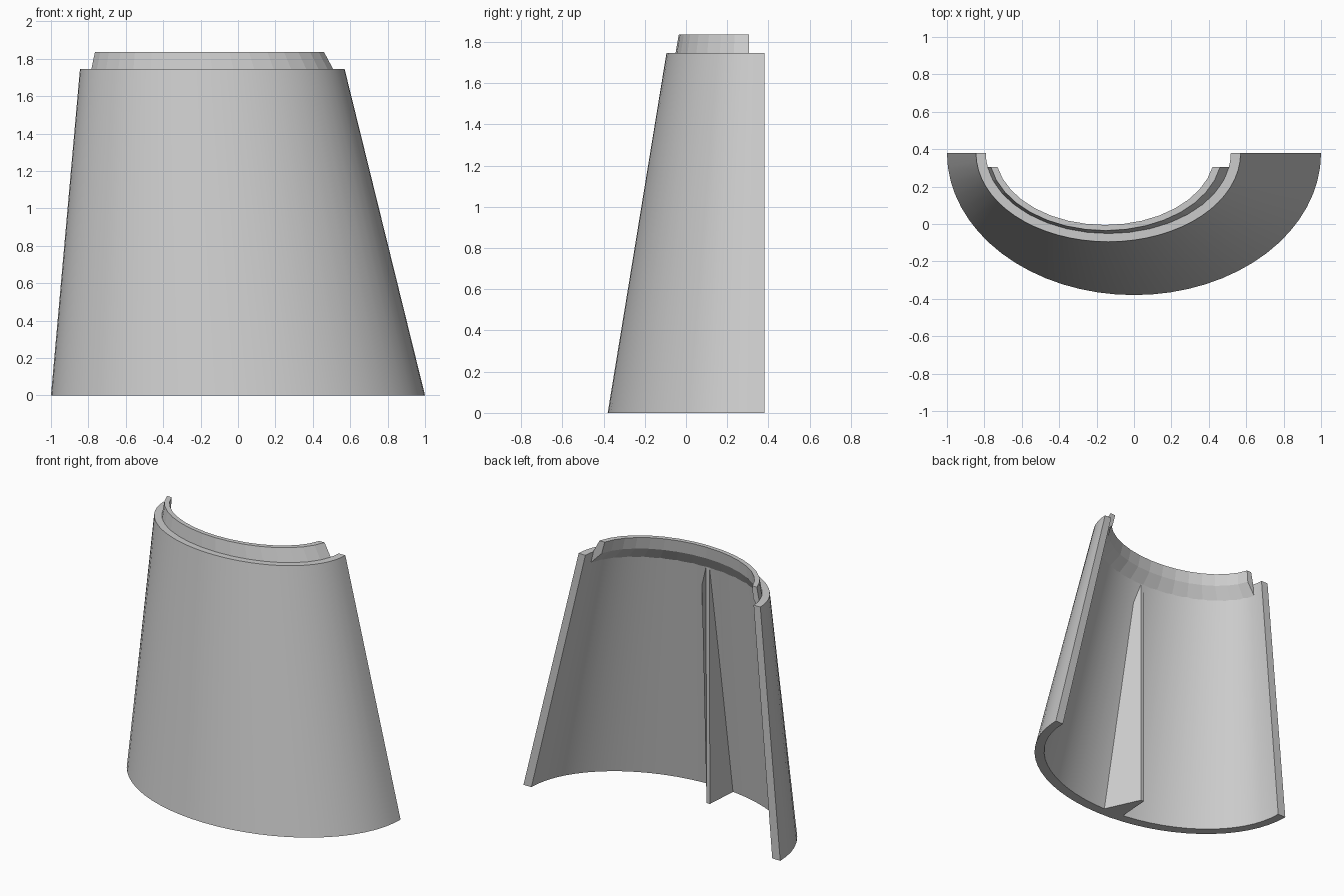
import bpy, bmesh, math

if "Cube" in bpy.data.objects:
    bpy.data.objects.remove(bpy.data.objects["Cube"])

Y_BACK = 0.38   # flat open side of the half shell


def arc(z, cx, rx, ry, n, cut=0.0):
    """Half ellipse bulging to -y, optionally trimmed 'cut' before the open side."""
    a = math.asin(cut / ry)
    pts = []
    for i in range(n + 1):
        t = a + (math.pi - 2 * a) * i / n
        pts.append((cx - rx * math.cos(t), Y_BACK - ry * math.sin(t), z))
    return pts


def finish(name, bm, smooth=None):
    bmesh.ops.recalc_face_normals(bm, faces=bm.faces)
    me = bpy.data.meshes.new(name)
    bm.to_mesh(me)
    bm.free()
    ob = bpy.data.objects.new(name, me)
    bpy.context.collection.objects.link(ob)
    if smooth:
        bpy.context.view_layer.objects.active = ob
        ob.select_set(True)
        bpy.ops.object.shade_smooth_by_angle(angle=math.radians(smooth))
        ob.select_set(False)
    return ob


def loft(name, rings, smooth=None):
    """Closed loop of arcs swept into a solid with capped ends."""
    bm = bmesh.new()
    vs = [[bm.verts.new(p) for p in r] for r in rings]
    m = len(vs)
    for k in range(m):
        a, b = vs[k], vs[(k + 1) % m]
        for i in range(len(a) - 1):
            bm.faces.new((a[i], a[i + 1], b[i + 1], b[i]))
    for i in (0, -1):
        bm.faces.new([r[i] for r in vs])
    return finish(name, bm, smooth)


# Tapered half shell, leaning so its top is off centre
N = 32
loft("half_shell", [
    arc(0, 0, 1.0, 0.76, N),
    arc(1.745, -0.1375, 0.7075, 0.475, N),
    arc(1.745, -0.1375, 0.655, 0.43, N),
    arc(0, 0, 0.938, 0.69, N)], smooth=20)

# Joining lip inside the top rim, bevelled underneath
N, CUT = 16, 0.075
loft("top_lip", [
    arc(1.66, -0.131, 0.671, 0.445, N, CUT),
    arc(1.745, -0.1375, 0.656, 0.431, N, CUT),
    arc(1.835, -0.1525, 0.623, 0.415, N, CUT),
    arc(1.835, -0.155, 0.586, 0.385, N, CUT),
    arc(1.75, -0.147, 0.600, 0.395, N, CUT)])

# Wedge-shaped stiffening rib on the inner wall
bm = bmesh.new()
quads = [[(-0.140, -0.065, 0), (-0.115, -0.065, 0), (0.005, -0.325, 0), (-0.158, -0.325, 0)],
         [(-0.140, -0.062, 1.66), (-0.112, -0.062, 1.66), (-0.06, -0.085, 1.66), (-0.145, -0.085, 1.66)]]
lo, hi = [[bm.verts.new(p) for p in q] for q in quads]
bm.faces.new(lo)
bm.faces.new(hi)
for i in range(4):
    j = (i + 1) % 4
    bm.faces.new((lo[i], lo[j], hi[j], hi[i]))
finish("inner_rib", bm)
